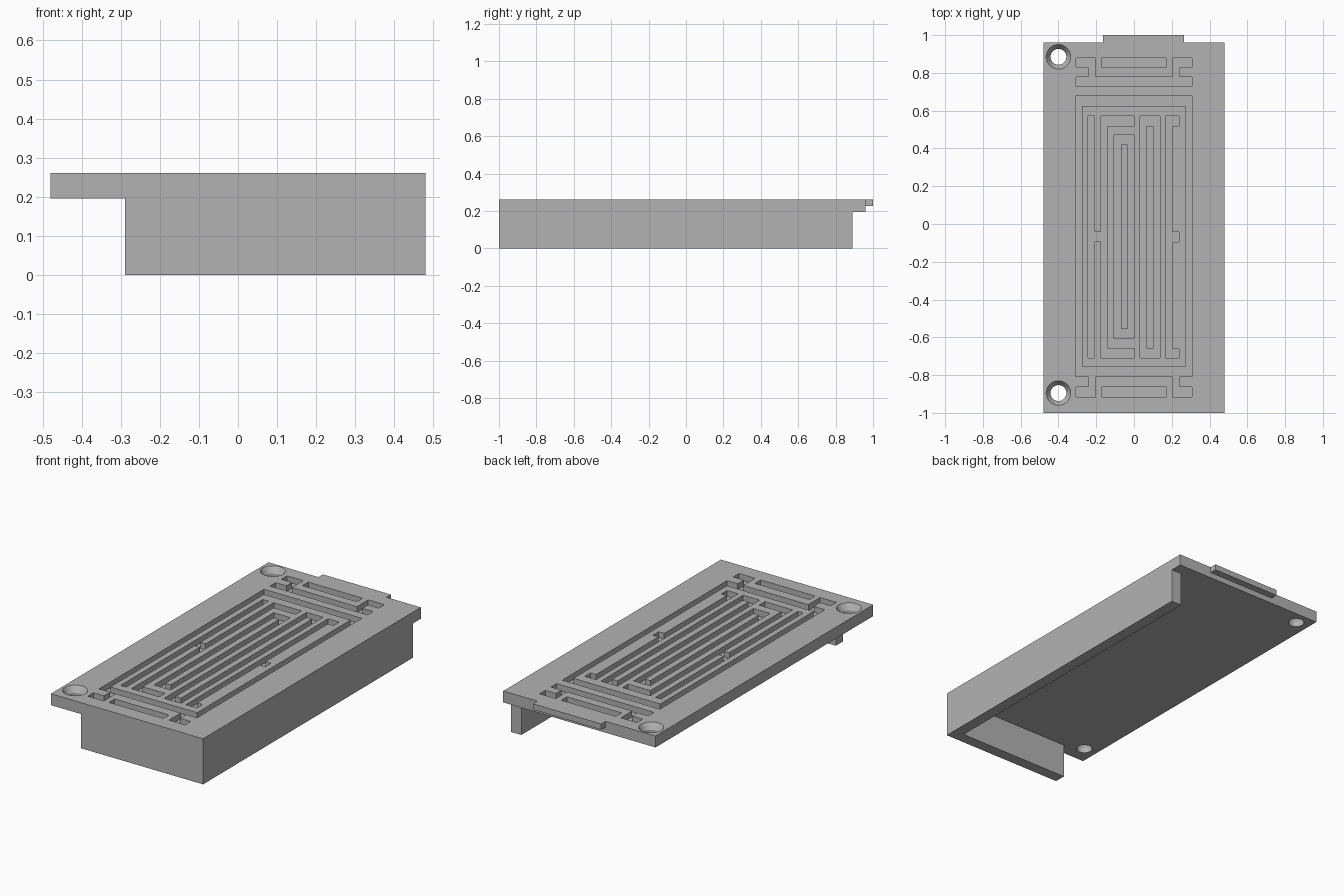
import bpy
import bmesh
from mathutils import Matrix, Vector

cube = bpy.data.objects.get("Cube")
if cube:
    bpy.data.objects.remove(cube, do_unlink=True)

TOP, UNDER, GROOVE = 0.26, 0.195, 0.226

grey = bpy.data.materials.new("plain_grey")
grey.use_nodes = True
grey.diffuse_color = (0.45, 0.45, 0.45, 1)
grey.node_tree.nodes["Principled BSDF"].inputs["Base Color"].default_value = grey.diffuse_color


def add_box(bm, x0, x1, y0, y1, z0, z1):
    size = Vector((x1 - x0, y1 - y0, z1 - z0))
    centre = Vector((x0 + x1, y0 + y1, z0 + z1)) / 2
    bmesh.ops.create_cube(bm, size=1, matrix=Matrix.Translation(centre) @ Matrix.Diagonal(size).to_4x4())


def finish(bm, name):
    mesh = bpy.data.meshes.new(name)
    bm.to_mesh(mesh)
    bm.free()
    mesh.materials.append(grey)
    obj = bpy.data.objects.new(name, mesh)
    bpy.context.collection.objects.link(obj)
    return obj


def combine(target, tool, operation):
    mod = target.modifiers.new(tool.name, "BOOLEAN")
    mod.operation, mod.solver, mod.object = operation, "EXACT", tool
    mod.use_self = True
    bpy.context.view_layer.objects.active = target
    bpy.ops.object.modifier_apply(modifier=mod.name)
    bpy.data.objects.remove(tool, do_unlink=True)


# Top plate
bm = bmesh.new()
add_box(bm, -0.48, 0.48, -1, 0.96, UNDER, TOP)
cover = finish(bm, "cover_plate")

# Two-sided skirt, an L in plan, and the tab on the back edge
bm = bmesh.new()
outline = [(-0.29, -1), (0.48, -1), (0.48, 0.89), (0.415, 0.89), (0.415, -0.935), (-0.29, -0.935)]
face = bm.faces.new([bm.verts.new((x, y, 0)) for x, y in outline])
walls = bmesh.ops.extrude_face_region(bm, geom=[face])
bmesh.ops.translate(bm, vec=(0, 0, UNDER + 0.01),
                    verts=[v for v in walls["geom"] if isinstance(v, bmesh.types.BMVert)])
bmesh.ops.recalc_face_normals(bm, faces=bm.faces)
combine(cover, finish(bm, "skirt"), "UNION")

bm = bmesh.new()
add_box(bm, -0.165, 0.265, 0.9, 1, GROOVE + 0.001, TOP)
combine(cover, finish(bm, "back_tab"), "UNION")

# Labyrinth of shallow grooves
bm = bmesh.new()
W, H = 0.035, 0.052


def groove(x0, x1, y0, y1):
    add_box(bm, x0, x1, y0, y1, GROOVE, TOP + 0.05)


def ring(x0, x1, y0, y1):
    for x in (x0, x1 - W):
        groove(x, x + W, y0, y1)
    for y in (y0, y1 - H):
        groove(x0, x1, y, y + H)


def hooks(bar, tip):
    # Stems from a cross bar out to a pair of tips, with a slot between them
    low, high = sorted((bar, tip))
    for side in (-1, 1):
        stem = sorted((side * 0.205, side * 0.24))
        foot = sorted((side * 0.205, side * 0.307))
        groove(*stem, low, high)
        groove(*foot, *sorted((tip, tip + (H if tip < bar else -H))))
    slot = sorted((tip, tip + (H if tip < bar else -H)))
    groove(-0.173, 0.17, *slot)


groove(-0.307, 0.307, 0.727, 0.778)
hooks(0.75, 0.88)
hooks(-0.78, -0.915)
ring(-0.31, 0.307, -0.808, 0.677)
ring(-0.105, 0, -0.607, 0.472)
ring(0.032, 0.137, -0.71, 0.572)

# Left bar, linked across to the bracket next to it
groove(-0.243, -0.208, -0.71, 0.572)
groove(-0.22, -0.16, -0.093, -0.042)
groove(-0.175, -0.14, -0.71, 0.572)
for y in (-0.71, 0.572 - H):
    groove(-0.175, 0, y, y + H)

# Right bar with three prongs
groove(0.168, 0.203, -0.71, 0.572)
for y in (-0.71, -0.094, 0.572 - H):
    groove(0.168, 0.238, y, y + H)
combine(cover, finish(bm, "groove_cutter"), "DIFFERENCE")

# Countersunk screw holes
bm = bmesh.new()
for y in (-0.895, 0.885):
    rise = TOP - GROOVE
    cone = bmesh.ops.create_cone(bm, cap_ends=True, segments=48, radius1=0.042, radius2=0.088,
                                 depth=2 * rise, matrix=Matrix.Translation((-0.4, y, TOP)))
    base = min({f for v in cone["verts"] for f in v.link_faces}, key=lambda f: f.calc_center_median().z)
    shaft = bmesh.ops.extrude_discrete_faces(bm, faces=[base])
    bmesh.ops.translate(bm, vec=(0, 0, -0.1), verts=shaft["faces"][0].verts)
bmesh.ops.recalc_face_normals(bm, faces=bm.faces)
combine(cover, finish(bm, "screw_hole_cutter"), "DIFFERENCE")

# Merge flat areas and smooth only the round holes
bm = bmesh.new()
bm.from_mesh(cover.data)
bmesh.ops.remove_doubles(bm, verts=bm.verts, dist=0.0001)
bmesh.ops.dissolve_limit(bm, angle_limit=0.01, verts=bm.verts, edges=bm.edges)
bm.to_mesh(cover.data)
bm.free()
bpy.ops.object.select_all(action="DESELECT")
cover.select_set(True)
bpy.context.view_layer.objects.active = cover
bpy.ops.object.shade_smooth_by_angle()
